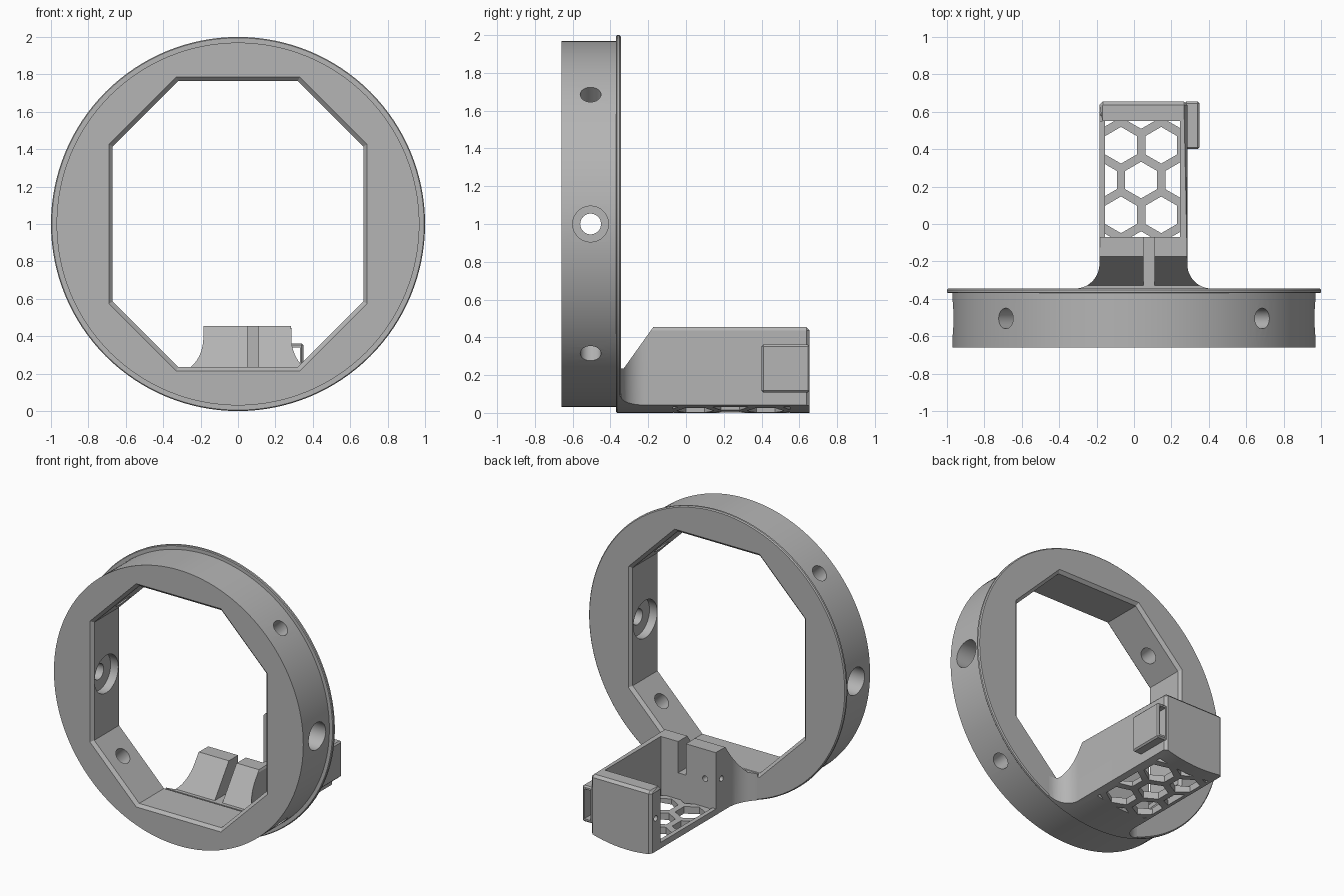
import bpy, bmesh, math
from mathutils import Vector, Matrix

cube = bpy.data.objects.get("Cube")
if cube:
    bpy.data.objects.remove(cube, do_unlink=True)

grey = bpy.data.materials.new("matte_grey")
grey.use_nodes = True
grey.diffuse_color = (0.46, 0.46, 0.46, 1)
grey.node_tree.nodes["Principled BSDF"].inputs["Base Color"].default_value = (0.46, 0.46, 0.46, 1)

CZ = 1.0        # height of the ring axis
HOLE_Y = -0.505  # depth position of the radial holes


def make(name, bm):
    bmesh.ops.recalc_face_normals(bm, faces=bm.faces)
    mesh = bpy.data.meshes.new(name)
    bm.to_mesh(mesh)
    bm.free()
    mesh.materials.append(grey)
    obj = bpy.data.objects.new(name, mesh)
    bpy.context.collection.objects.link(obj)
    return obj


def loft(name, sections, bevel=0, rule=None):
    """Capped solid through matching sections, with optional chamfer."""
    bm = bmesh.new()
    loops = [[bm.verts.new(p) for p in s] for s in sections]
    n = len(loops[0])
    for a, b in zip(loops, loops[1:]):
        for i in range(n):
            j = (i + 1) % n
            bm.faces.new((a[i], a[j], b[j], b[i]))
    bm.faces.new(loops[0])
    bm.faces.new(loops[-1])
    if bevel:
        edges = [e for e in bm.edges if rule is None or rule(e)]
        bmesh.ops.bevel(bm, geom=edges, offset=bevel, segments=1, affect='EDGES')
    return make(name, bm)


def box(name, x, y, z, bevel=0):
    return loft(name, [[(x[0], y[0], h), (x[1], y[0], h), (x[1], y[1], h), (x[0], y[1], h)]
                       for h in z], bevel)


def lathe(name, profile, n=128):
    """Solid turned around the ring axis from (radius, y) pairs."""
    angles = [math.tau * i / n for i in range(n)]
    return loft(name, [[(r * math.cos(a), y, CZ + r * math.sin(a)) for a in angles]
                       for r, y in profile])


def rod(radius, start, end, n=32):
    start, end = Vector(start), Vector(end)
    axis = end - start
    place = Matrix.Translation((start + end) / 2) @ axis.to_track_quat('Z', 'Y').to_matrix().to_4x4()
    bm = bmesh.new()
    bmesh.ops.create_cone(bm, cap_ends=True, segments=n, radius1=radius, radius2=radius,
                          depth=axis.length, matrix=place)
    return make("cutter", bm)


def combine(obj, other, operation='DIFFERENCE'):
    mod = obj.modifiers.new("cut", 'BOOLEAN')
    mod.operation, mod.object, mod.solver = operation, other, 'EXACT'
    bpy.ops.object.select_all(action='DESELECT')
    bpy.context.view_layer.objects.active = obj
    obj.select_set(True)
    bpy.ops.object.modifier_apply(modifier=mod.name)
    bpy.data.objects.remove(other, do_unlink=True)


def radial(radius, angle, r0, r1):
    c, s = math.cos(angle), math.sin(angle)
    return rod(radius, (r0 * c, HOLE_Y, CZ + r0 * s), (r1 * c, HOLE_Y, CZ + r1 * s))


# Ring with a thin rear flange
ring = lathe("mounting_ring", [(0.97, -0.66), (0.97, -0.37), (0.995, -0.37), (1, -0.365),
                               (1, -0.352), (0.993, -0.345)])


# Eight-sided opening, chamfered front and back
def octagon(y, grow):
    w, h, p, q = 0.67 + grow, 0.765 + grow, 0.32 + grow / 2, 0.415 + grow / 2
    quarter = [(w, q), (p, h)]
    pts = quarter + [(-x, z) for x, z in quarter[::-1]]
    pts += [(-x, -z) for x, z in quarter] + [(x, -z) for x, z in quarter[::-1]]
    return [(x, y, CZ + z) for x, z in pts]


combine(ring, loft("cutter", [octagon(-0.68, 0.04), octagon(-0.64, 0),
                              octagon(-0.365, 0), octagon(-0.325, 0.04)]))

# Stepped side holes and plain diagonal holes
for side in (0, math.pi):
    for radius, r0, r1 in ((0.055, 0.5, 1.1), (0.132, 0.5, 0.73), (0.095, 0.79, 1.1)):
        combine(ring, radial(radius, side, r0, r1))
for k in range(4):
    combine(ring, radial(0.055, math.pi / 4 + k * math.pi / 2, 0.5, 1.2))

# Bracket body: plan outline with flared roots
LEFT, RIGHT, BACK, TOP, FLARE = -0.185, 0.285, 0.655, 0.455, 0.13
arc = [math.pi / 2 * i / 12 for i in range(13)]
flare = [(FLARE * (1 - math.cos(a)), -0.345 + FLARE * (1 - math.sin(a))) for a in arc]
plan = [(RIGHT, BACK), (LEFT, BACK)] + [(LEFT - d, y) for d, y in flare]
plan += [(LEFT - FLARE, -0.355), (RIGHT + FLARE, -0.355)]
plan += [(RIGHT + d, y) for d, y in flare[::-1]]


def outer_edge(e):
    a, b = (v.co for v in e.verts)
    on_top = min(a.z, b.z) > TOP - 0.001 and min(a.y, b.y) > -0.23
    return on_top or min(a.y, b.y) > BACK - 0.001


bracket = loft("bracket_body", [[(x, y, z) for x, y in plan] for z in (-0.02, TOP)],
               0.018, outer_edge)
combine(bracket, lathe("cutter", [(1, -0.6), (1, 0.9)]), 'INTERSECT')

# Tray cavity, open right side, sloped front and cable slot
combine(bracket, box("cutter", (-0.155, 0.245), (-0.07, 0.55), (-0.1, 0.6)))
combine(bracket, box("cutter", (-0.3, -0.1), (-0.07, 0.55), (0.06, 0.6)))
slope = [(-0.45, 0.235), (-0.33, 0.235), (-0.172, 0.456), (-0.172, 0.6), (-0.45, 0.6)]
combine(bracket, loft("cutter", [[(x, y, z) for y, z in slope] for x in (-0.6, 0.6)]))
combine(bracket, box("cutter", (0.05, 0.11), (-0.335, 0.0), (0.235, 0.6)))

# Small pin holes in the end blocks
for y in (-0.13, 0.6):
    combine(bracket, rod(0.02, (-0.3, y, 0.25), (-0.1, y, 0.25), 16))
combine(bracket, rod(0.02, (-0.1, -0.2, 0.25), (-0.1, 0.0, 0.25), 16))

# Honeycomb floor
floor = box("honeycomb_floor", (-0.16, 0.25), (-0.075, 0.555), (-0.02, 0.05))
combine(floor, lathe("cutter", [(1, -0.6), (1, 0.9)]), 'INTERSECT')
PITCH, ROW, MID_X, MID_Y = 0.215, 0.186, 0.038, 0.235
for row in range(-2, 3):
    shift = 0 if row % 2 == 0 else PITCH / 2
    for col in range(-1, 2):
        x, y = MID_X + col * PITCH + shift, MID_Y + row * ROW
        cell = [(x + 0.098 * math.sin(k * math.pi / 3), y + 0.098 * math.cos(k * math.pi / 3))
                for k in range(6)]
        if x < 0.34:
            combine(floor, loft("cutter", [[(a, b, z) for a, b in cell] for z in (-0.1, 0.2)]))

# Hollow clip on the left wall
clip = box("side_clip", (0.27, 0.35), (0.4, 0.655), (0.108, 0.362), 0.01)
combine(clip, box("cutter", (0.286, 0.332), (0.3, 0.8), (0.13, 0.34)))

for obj in (ring, bracket, floor, clip):
    bpy.ops.object.select_all(action='DESELECT')
    bpy.context.view_layer.objects.active = obj
    obj.select_set(True)
    bpy.ops.object.shade_smooth_by_angle(angle=math.radians(25))
